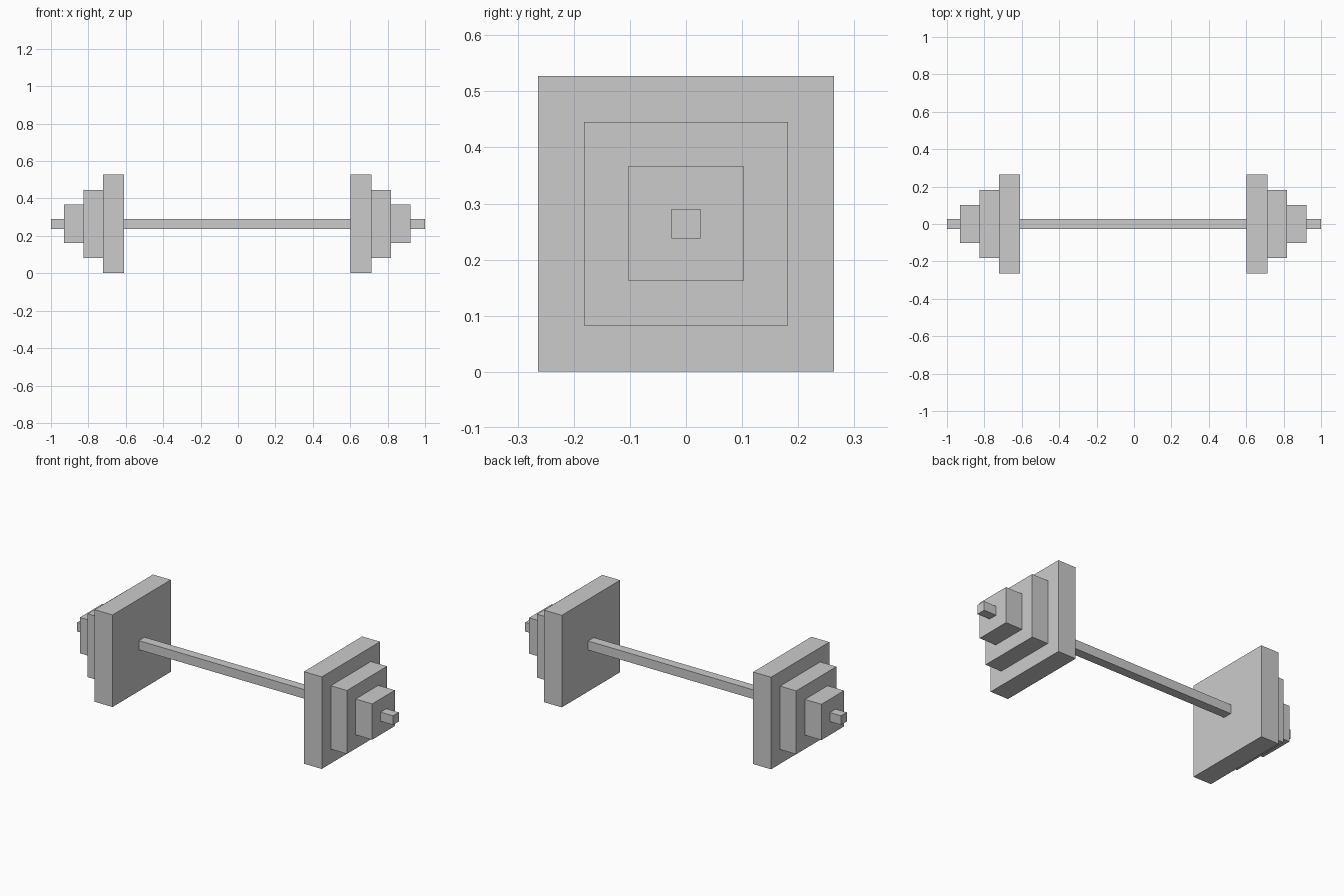
import bpy

if "Cube" in bpy.data.objects:
    bpy.data.objects.remove(bpy.data.objects["Cube"])

AXIS_Z = 0.264      # height of the bar axis
SHIFT = -0.004      # plates sit very slightly off centre on the bar


def box(name, x0, x1, size):
    """Square-section block running from x0 to x1 along the bar axis."""
    bpy.ops.mesh.primitive_cube_add(size=1, location=((x0 + x1) / 2, 0, AXIS_Z))
    ob = bpy.context.object
    ob.name = name
    ob.scale = (abs(x1 - x0), size, size)
    bpy.ops.object.transform_apply(location=False, rotation=False, scale=True)
    return ob


# Long square bar
box("bar", -1.0, 1.0, 0.052)

# Three stepped weight plates on each end: inner x, outer x, size
plates = [
    ("large_plate", 0.606, 0.719, 0.527),
    ("medium_plate", 0.719, 0.821, 0.363),
    ("small_plate", 0.821, 0.9255, 0.205),
]
for side, sign in (("left", -1), ("right", 1)):
    for name, inner, outer, size in plates:
        box(f"{name}_{side}", sign * inner + SHIFT, sign * outer + SHIFT, size)
